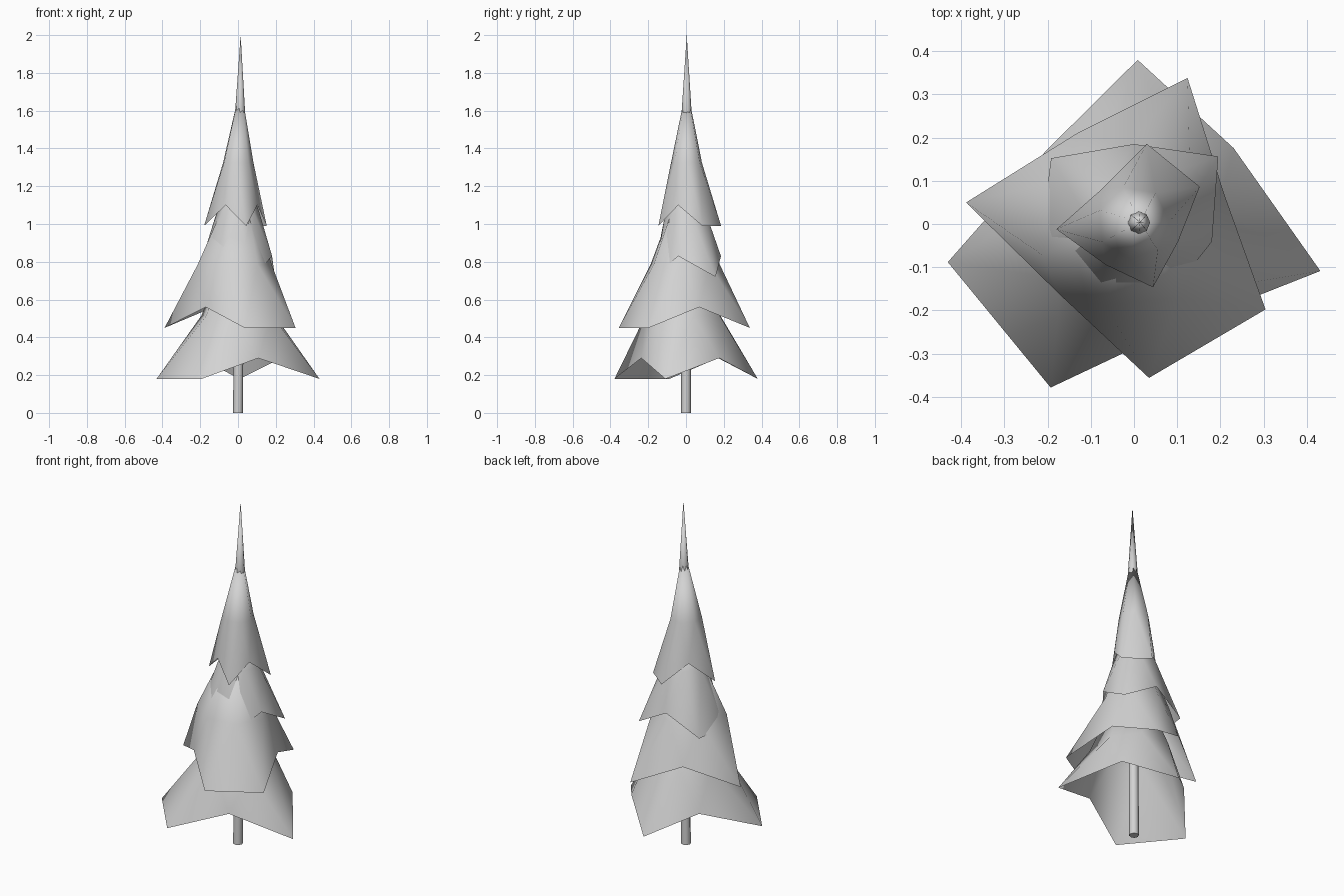
import bpy, bmesh, math
from mathutils import Vector

cube = bpy.data.objects.get("Cube")
if cube:
    bpy.data.objects.remove(cube)

# Single plain grey
grey = bpy.data.materials.new("light_grey")
grey.use_nodes = True
grey.diffuse_color = (0.65, 0.65, 0.65, 1)
grey.node_tree.nodes["Principled BSDF"].inputs["Base Color"].default_value = (0.65, 0.65, 0.65, 1)

SIDES = 7
STEP = math.tau / SIDES
DROP = 0.11                           # height from branch tip to notch
MID = 0.335                           # height from branch tip to the waist ring
LEAN = Vector((0.014, 0.004, 0))      # sideways lean of the trunk at its top


def make_object(name, bm):
    bmesh.ops.recalc_face_normals(bm, faces=bm.faces)
    mesh = bpy.data.meshes.new(name)
    bm.to_mesh(mesh)
    bm.free()
    mesh.materials.append(grey)
    obj = bpy.data.objects.new(name, mesh)
    bpy.context.collection.objects.link(obj)
    return obj


def polar(radius, angle, z):
    return Vector((radius * math.cos(angle), radius * math.sin(angle), z))


def fan(bm, ring, apex):
    for i in range(len(ring)):
        bm.faces.new((ring[i], ring[(i + 1) % len(ring)], apex))


def branch_tier(name, base, height, start, hem_radii, waist_radii):
    """Open skirt: a zigzag hem joined to a waist turned by half a step."""
    bm = bmesh.new()
    hem, waist = [], []
    for i in range(SIDES):
        angle = math.radians(start) + STEP * i
        z = base + DROP * (i % 2)
        hem.append(bm.verts.new(polar(hem_radii[i], angle, z)))
        waist.append(bm.verts.new(polar(waist_radii[i], angle + STEP / 2, base + MID)))
    for i in range(SIDES):
        j = (i + 1) % SIDES
        bm.faces.new((hem[i], hem[j], waist[i]))
        bm.faces.new((hem[j], waist[j], waist[i]))
    fan(bm, waist, bm.verts.new(LEAN + Vector((0, 0, base + height))))
    obj = make_object(name, bm)
    for face in obj.data.polygons:
        face.use_smooth = True


# Tiers from the ground up; even hem points are tips, odd ones notches,
# and the last and first tips sit side by side
branch_tier("bottom_branches", 0.18, 0.85, -117,
            (0.425, 0.26, 0.445, 0.29, 0.38, 0.265, 0.44),
            (0.215, 0.235, 0.2, 0.2, 0.2, 0.2, 0.21))
branch_tier("lower_branches", 0.45, 0.85, -33,
            (0.363, 0.22, 0.36, 0.248, 0.392, 0.237, 0.358),
            (0.18, 0.18, 0.18, 0.19, 0.225, 0.2, 0.2))
branch_tier("upper_branches", 0.72, 0.65, -167,
            (0.224, 0.17, 0.185, 0.185, 0.25, 0.185, 0.245),
            (0.11, 0.11, 0.11, 0.118, 0.118, 0.118, 0.118))
branch_tier("top_branches", 0.99, 0.74, 81,
            (0.188, 0.11, 0.18, 0.115, 0.153, 0.11, 0.175),
            (0.088, 0.085, 0.085, 0.08, 0.082, 0.082, 0.088))

# Trunk with a long pointed leader
bm = bmesh.new()
rings = []
for z in (0, 1.6):
    shift = LEAN * z / 2
    rings.append([bm.verts.new(polar(0.026, math.tau * i / 8, z) + shift) for i in range(8)])
for i in range(8):
    j = (i + 1) % 8
    bm.faces.new((rings[0][i], rings[0][j], rings[1][j], rings[1][i]))
fan(bm, rings[1], bm.verts.new(LEAN + Vector((0, 0, 2))))
bm.faces.new(rings[0])
trunk = make_object("trunk", bm)
bpy.ops.object.select_all(action="DESELECT")
trunk.select_set(True)
bpy.context.view_layer.objects.active = trunk
bpy.ops.object.shade_smooth_by_angle(angle=math.radians(50))
